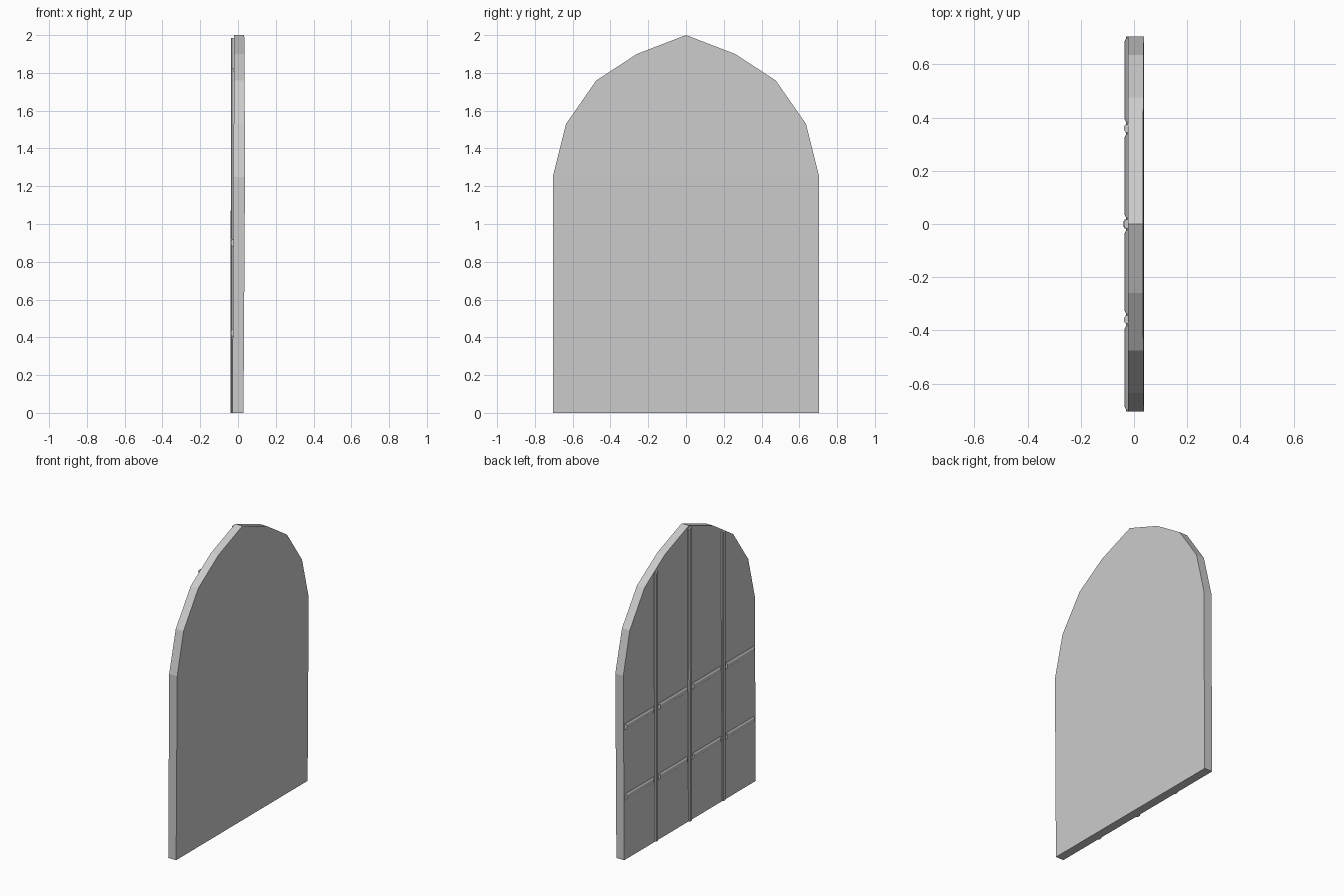
import bpy, bmesh

if "Cube" in bpy.data.objects:
    bpy.data.objects.remove(bpy.data.objects["Cube"])

# half-width, height, back x, front x: the panel leans very slightly
ROWS = [(0.705, 0.0, -0.030, 0.029), (0.705, 1.25, -0.023, 0.037),
        (0.635, 1.53, -0.0225, 0.036), (0.475, 1.76, -0.022, 0.035),
        (0.26, 1.90, -0.022, 0.034), (0.0, 2.0, -0.022, 0.033)]


def add_mesh(name, bm):
    bmesh.ops.recalc_face_normals(bm, faces=bm.faces)
    mesh = bpy.data.meshes.new(name)
    bm.to_mesh(mesh)
    bm.free()
    obj = bpy.data.objects.new(name, mesh)
    bpy.context.collection.objects.link(obj)
    return obj


# Arched panel, built as stacked strips
bm = bmesh.new()
rings = []
for w, z, x0, x1 in ROWS:
    if w:
        pts = [(x0, -w, z), (x1, -w, z), (x1, w, z), (x0, w, z)]
        rings.append([bm.verts.new(p) for p in pts])
    else:
        a, b = bm.verts.new((x0, 0, z)), bm.verts.new((x1, 0, z))
        rings.append([a, b, b, a])
bm.faces.new(rings[0])
for lo, hi in zip(rings, rings[1:]):
    for i in range(4):
        j = (i + 1) % 4
        bm.faces.new(list(dict.fromkeys((lo[i], lo[j], hi[j], hi[i]))))
add_mesh("arched_panel", bm)


def moulding(name, start, end, width, x0, x1, taper=0.0):
    """Raised chamfered strip between two (y, z) points on the -x face."""
    bm = bmesh.new()
    vertical = start[0] == end[0]
    h = width / 2
    prof = [(-h, -0.012), (-h, 0.006), (-h * 0.55, 0), (h * 0.55, 0),
            (h, 0.006), (h, -0.012)]
    loops = []
    for (y, z), x, s in ((start, x0, 1), (end, x1, -1)):
        loop = []
        for i, (o, d) in enumerate(prof):
            px = -0.010 if i in (0, 5) else x + d
            t = s * taper if i in (2, 3) else 0
            co = (px, y + o, z + t) if vertical else (px, y + t, z + o)
            loop.append(bm.verts.new(co))
        loops.append(loop)
    a, b = loops
    for i in range(6):
        j = (i + 1) % 6
        bm.faces.new((a[i], a[j], b[j], b[i]))
    bm.faces.new(a)
    bm.faces.new(b)
    return add_mesh(name, bm)


# Upright mouldings
moulding("centre_upright", (0, 0), (0, 1.985), 0.034, -0.040, -0.037)
for side, s in (("left", 1), ("right", -1)):
    moulding(f"{side}_upright", (0.36 * s, 0), (0.36 * s, 1.822), 0.03,
             -0.037, -0.037)

# Cross rails, broken at every upright
spans = [(-0.697, -0.383), (-0.337, -0.025), (0.025, 0.337), (0.383, 0.697)]
for level, z in (("lower", 0.425), ("upper", 0.9)):
    for i, (y0, y1) in enumerate(spans):
        moulding(f"{level}_rail_{i + 1}", (y0, z), (y1, z), 0.04,
                 -0.036, -0.036, 0.012)
